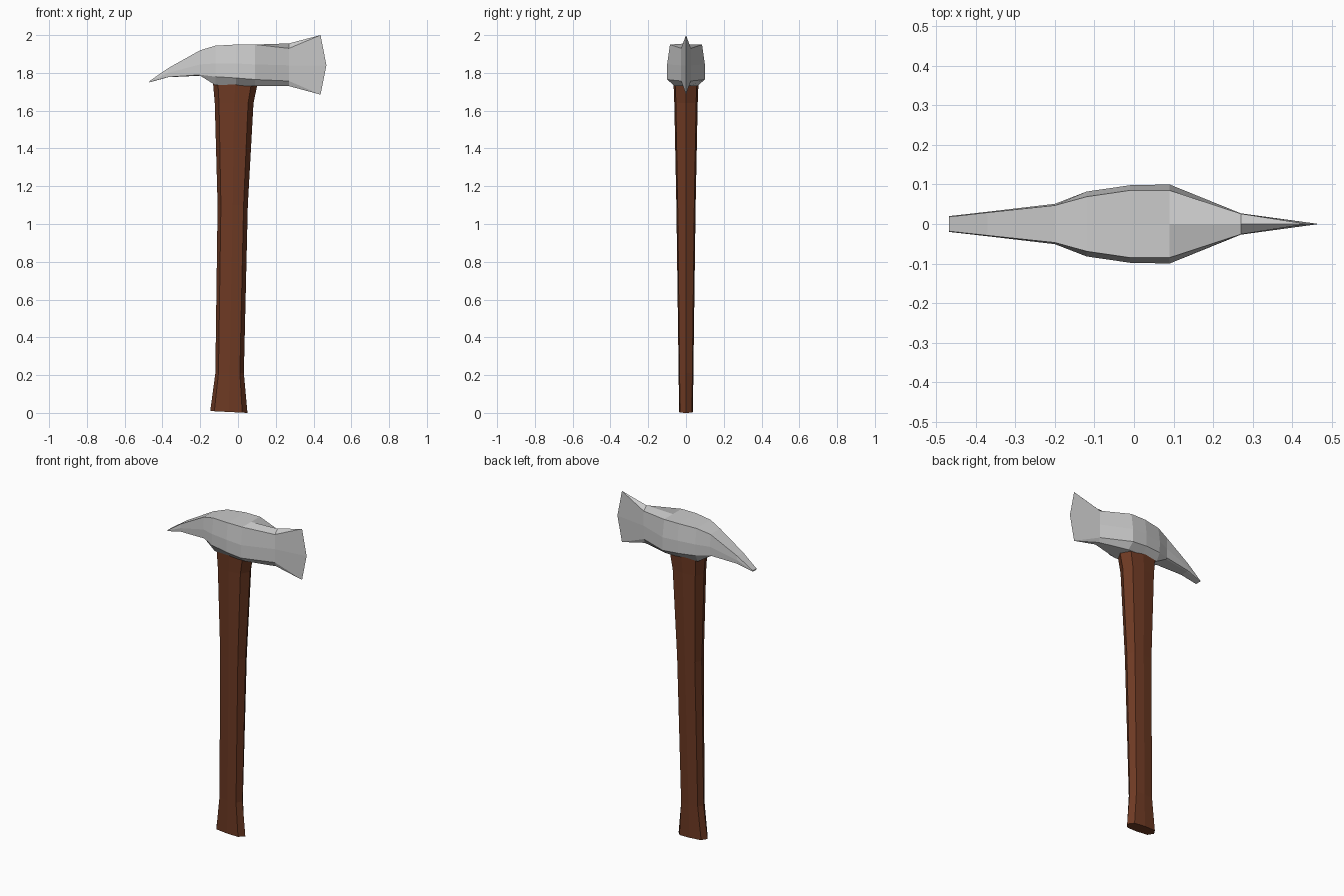
import bpy, bmesh

if "Cube" in bpy.data.objects:
    bpy.data.objects.remove(bpy.data.objects["Cube"])


def material(name, rgb):
    mat = bpy.data.materials.new(name)
    mat.diffuse_color = (*rgb, 1)
    mat.use_nodes = True
    mat.node_tree.nodes["Principled BSDF"].inputs["Base Color"].default_value = mat.diffuse_color
    return mat


def loft(name, rings, mat):
    """Skin closed rings of equal length, cap the ends, weld collapsed points."""
    bm = bmesh.new()
    loops = [[bm.verts.new(p) for p in ring] for ring in rings]
    n = len(rings[0])
    for a, b in zip(loops, loops[1:]):
        for i in range(n):
            j = (i + 1) % n
            bm.faces.new((a[i], a[j], b[j], b[i]))
    bm.faces.new(loops[0])
    bm.faces.new(loops[-1])
    bmesh.ops.remove_doubles(bm, verts=bm.verts, dist=0.0005)
    bmesh.ops.recalc_face_normals(bm, faces=bm.faces)
    mesh = bpy.data.meshes.new(name)
    bm.to_mesh(mesh)
    bm.free()
    mesh.materials.append(mat)
    obj = bpy.data.objects.new(name, mesh)
    bpy.context.collection.objects.link(obj)
    return obj


steel = material("light steel", (0.6, 0.6, 0.6))
wood = material("brown wood", (0.155, 0.042, 0.017))

# Head sections: x, ridge z, then (half width, z) for top, middle, lower, bottom
sections = [
    (-0.468, 1.757, (0.018, 1.757), (0.020, 1.754), (0.019, 1.751), (0.015, 1.750)),
    (-0.37, 1.825, (0.029, 1.825), (0.031, 1.800), (0.030, 1.778), (0.020, 1.777)),
    (-0.20, 1.920, (0.047, 1.920), (0.051, 1.845), (0.049, 1.790), (0.040, 1.785)),
    (-0.12, 1.944, (0.069, 1.944), (0.082, 1.850), (0.080, 1.780), (0.055, 1.735)),
    (-0.01, 1.950, (0.085, 1.950), (0.098, 1.850), (0.098, 1.773), (0.060, 1.732)),
    (0.09, 1.950, (0.085, 1.950), (0.100, 1.845), (0.100, 1.765), (0.060, 1.730)),
    (0.27, 1.956, (0.026, 1.930), (0.027, 1.840), (0.025, 1.757), (0.015, 1.730)),
]
rings = []
for x, ridge, *side in sections:
    rings.append([(x, 0, ridge)] + [(x, y, z) for y, z in side]
                 + [(x, 0, side[-1][1])] + [(x, -y, z) for y, z in reversed(side)])

# Cutting edge: the last ring collapses to three points on the centre plane
top, mid, low = (0.437, 0, 2.0), (0.468, 0, 1.84), (0.437, 0, 1.685)
edge = [top, top, mid, low, low]
blade = bmesh.new()
blade.free()


def head(name, rings, mat):
    """Loft the body, then open its blade end and pull it to the cutting edge."""
    obj = loft(name, rings, mat)
    bm = bmesh.new()
    bm.from_mesh(obj.data)
    end = max(s[0] for s in sections)
    cap = [f for f in bm.faces if all(abs(v.co.x - end) < 1e-4 for v in f.verts)]
    bmesh.ops.delete(bm, geom=cap, context='FACES_ONLY')
    bm.verts.ensure_lookup_table()
    last = []
    for p in rings[-1]:
        last.append(min(bm.verts, key=lambda v: sum((a - b) ** 2 for a, b in zip(v.co, p))))
    tips = {p: bm.verts.new(p) for p in (top, mid, low)}
    target = edge + [low] + edge[1:][::-1]
    n = len(last)
    for i in range(n):
        j = (i + 1) % n
        corners = [last[i], last[j], tips[target[j]]]
        if target[i] != target[j]:
            corners.append(tips[target[i]])
        bm.faces.new(corners)
    bmesh.ops.recalc_face_normals(bm, faces=bm.faces)
    bm.to_mesh(obj.data)
    bm.free()
    return obj


head("axe_head", rings, steel)

# Handle: z, back x, front x, half thickness
levels = [
    (0.00, -0.147, 0.050, 0.037),
    (0.21, -0.120, 0.031, 0.039),
    (1.10, -0.108, 0.052, 0.051),
    (1.64, -0.123, 0.082, 0.062),
    (1.745, -0.132, 0.104, 0.066),
]
rings = []
for z, x0, x1, y in levels:
    w = x1 - x0
    half = [(x0 + 0.11 * w, 0.86 * y), (x0 + 0.5 * w, y), (x1 - 0.14 * w, 0.86 * y)]
    outline = [(x0, 0)] + half + [(x1, 0)] + [(px, -py) for px, py in reversed(half)]
    # The butt end slopes slightly up towards the back
    rings.append([(px, py, z + (0.05 * (x1 - px) if z == 0 else 0)) for px, py in outline])
loft("handle", rings, wood)
